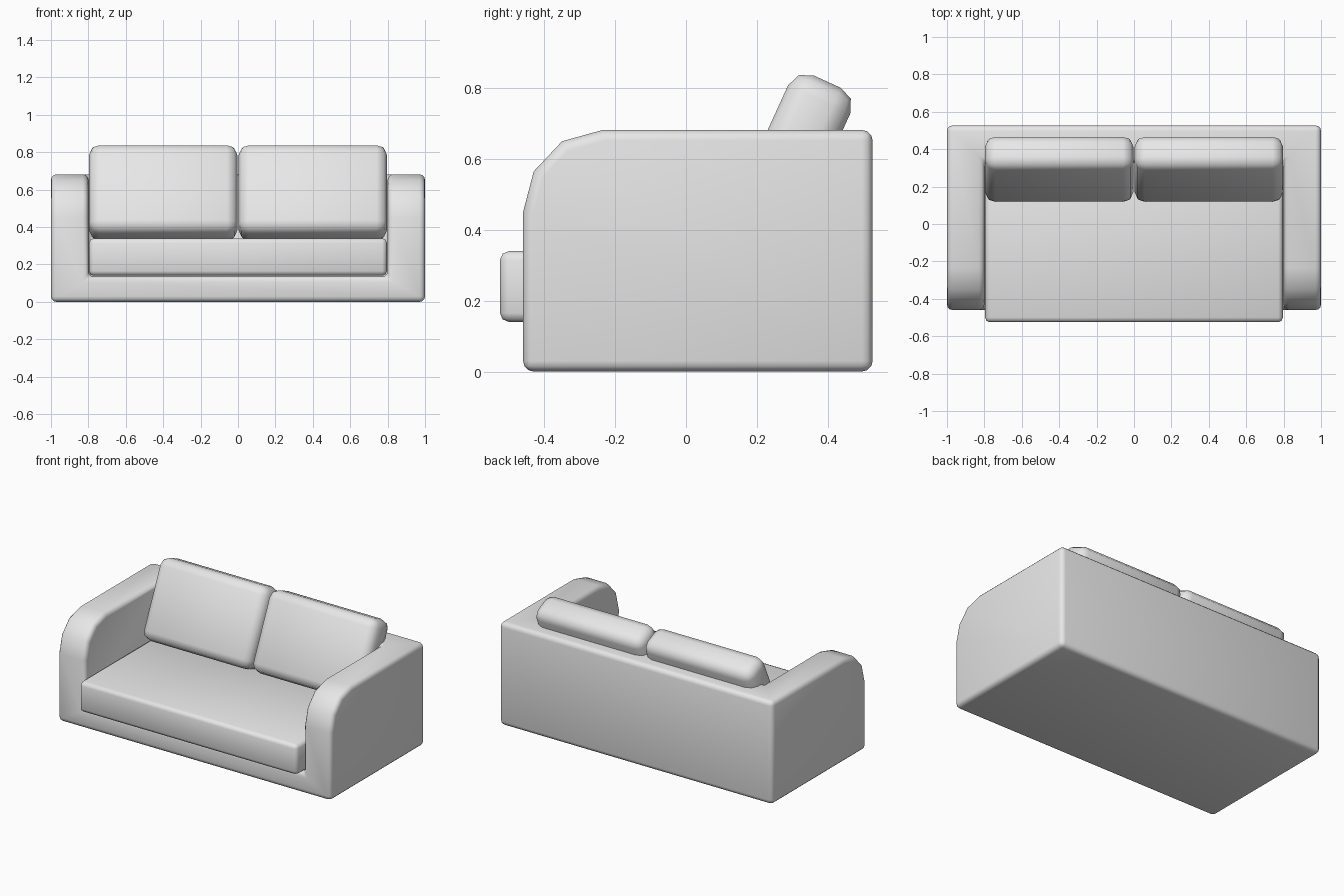
import bpy, bmesh, math
from mathutils import Matrix, Vector

default = bpy.data.objects.get("Cube")
if default:
    bpy.data.objects.remove(default, do_unlink=True)

# One plain upholstery colour
fabric = bpy.data.materials.new("grey_fabric")
fabric.use_nodes = True
colour = (0.8, 0.8, 0.8, 1)
fabric.diffuse_color = colour
fabric.node_tree.nodes["Principled BSDF"].inputs["Base Color"].default_value = colour


def make_object(name, bm):
    bmesh.ops.recalc_face_normals(bm, faces=bm.faces)
    mesh = bpy.data.meshes.new(name)
    bm.to_mesh(mesh)
    bm.free()
    mesh.materials.append(fabric)
    obj = bpy.data.objects.new(name, mesh)
    bpy.context.collection.objects.link(obj)
    return obj


def box(name, size, centre, tilt=0):
    bm = bmesh.new()
    matrix = (Matrix.Translation(centre) @ Matrix.Rotation(tilt, 4, "X")
              @ Matrix.Diagonal((*size, 1)))
    bmesh.ops.create_cube(bm, size=1, matrix=matrix)
    return make_object(name, bm)


def soften(obj, width, segments):
    bevel = obj.modifiers.new("rounded_edges", "BEVEL")
    bevel.width = width
    bevel.segments = segments
    bevel.limit_method = "ANGLE"
    bevel.angle_limit = math.radians(45)
    bpy.ops.object.select_all(action="DESELECT")
    obj.select_set(True)
    bpy.context.view_layer.objects.active = obj
    bpy.ops.object.modifier_apply(modifier=bevel.name)
    bpy.ops.object.shade_smooth_by_angle(angle=math.radians(50))


# Frame: arm side profile swept across the full width
profile = [(-0.46, 0), (-0.46, 0.45), (-0.43, 0.565), (-0.35, 0.65),
           (-0.235, 0.682), (0.527, 0.682), (0.527, 0)]
bm = bmesh.new()
side = bm.faces.new([bm.verts.new((-1, y, z)) for y, z in profile])
swept = bmesh.ops.extrude_face_region(bm, geom=[side])
bmesh.ops.translate(bm, vec=Vector((2, 0, 0)),
                    verts=[v for v in swept["geom"] if isinstance(v, bmesh.types.BMVert)])
frame = make_object("frame", bm)

# Hollow out the seating space between arms, back and base
cutter = box("seat_space_cutter", (1.6, 1.33, 1), (0, -0.335, 0.635))
cutter.hide_render = True
cut = frame.modifiers.new("seat_space", "BOOLEAN")
cut.operation = "DIFFERENCE"
cut.solver = "EXACT"
cut.object = cutter
bpy.context.view_layer.objects.active = frame
bpy.ops.object.modifier_apply(modifier=cut.name)
bpy.data.objects.remove(cutter, do_unlink=True)
soften(frame, 0.03, 3)

# Seat cushion, overhanging the base at the front
seat = box("seat_cushion", (1.592, 0.855, 0.2), (0, -0.0975, 0.24))
soften(seat, 0.025, 2)

# Pair of leaning back cushions
for name, sign in (("left", 1), ("right", -1)):
    cushion = box(name + "_back_cushion", (0.793, 0.193, 0.515),
                  (sign * 0.4, 0.292, 0.584), math.radians(-24.5))
    soften(cushion, 0.055, 2)
